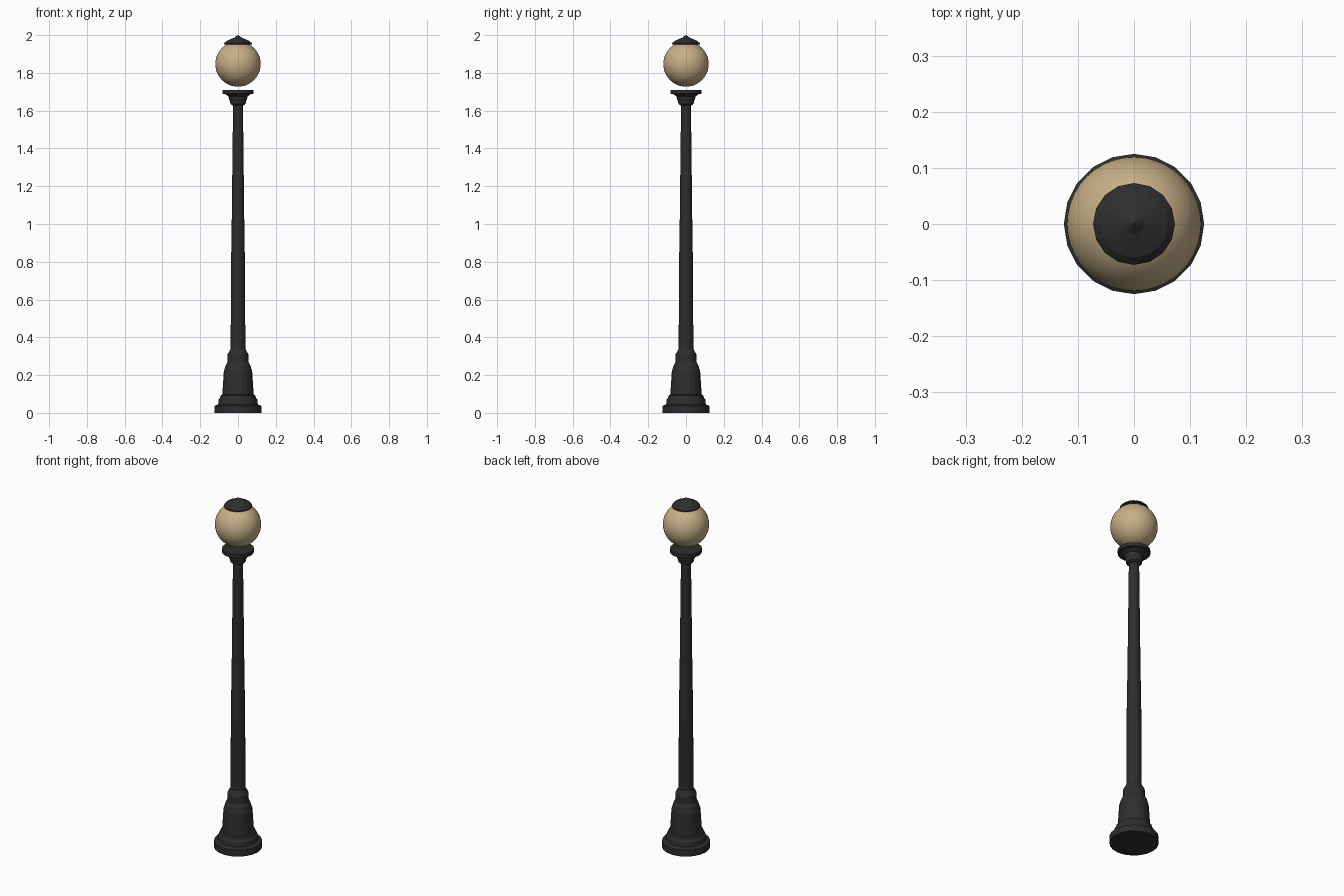
import bpy, math

cube = bpy.data.objects.get("Cube")
if cube:
    bpy.data.objects.remove(cube, do_unlink=True)


def material(name, rgb):
    m = bpy.data.materials.new(name)
    m.use_nodes = True
    color = (*rgb, 1)
    m.diffuse_color = color
    m.node_tree.nodes["Principled BSDF"].inputs["Base Color"].default_value = color
    return m


iron = material("dark iron", (0.027, 0.027, 0.027))
glass = material("warm glass", (0.57, 0.43, 0.24))


def lathe(name, profile, sides=20):
    """Spin (radius, height) pairs about z, bottom to top, with closed ends."""
    verts, faces = [], []
    for r, z in profile:
        for i in range(sides):
            a = math.tau * i / sides
            verts.append((r * math.cos(a), r * math.sin(a), z))
    for k in range(len(profile) - 1):
        for i in range(sides):
            j = (i + 1) % sides
            low, high = k * sides, (k + 1) * sides
            faces.append((low + i, low + j, high + j, high + i))
    faces.append(tuple(reversed(range(sides))))
    faces.append(tuple(range(len(verts) - sides, len(verts))))
    mesh = bpy.data.meshes.new(name)
    mesh.from_pydata(verts, [], faces)
    mesh.materials.append(iron)
    obj = bpy.data.objects.new(name, mesh)
    bpy.context.collection.objects.link(obj)
    return obj


# Stepped foot and flared pedestal
lathe("base", [(0.125, 0), (0.125, 0.037), (0.105, 0.045), (0.102, 0.07),
               (0.095, 0.08), (0.092, 0.093), (0.083, 0.097), (0.075, 0.22),
               (0.066, 0.25), (0.056, 0.268), (0.055, 0.31), (0.04, 0.337)])

# Tapering post
lathe("post", [(0.039, 0.33), (0.037, 0.77), (0.033, 1.03),
               (0.03, 1.3), (0.026, 1.64)])

# Collar and dish under the globe
lathe("lamp_holder", [(0.027, 1.628), (0.04, 1.635), (0.043, 1.652),
                      (0.048, 1.66), (0.05, 1.676), (0.068, 1.688),
                      (0.083, 1.69), (0.083, 1.71)])

# Glass globe
bpy.ops.mesh.primitive_uv_sphere_add(segments=40, ring_count=24, radius=0.12,
                                     location=(0, 0, 1.847))
globe = bpy.context.object
globe.name = "globe"
globe.data.materials.append(glass)
bpy.ops.object.shade_smooth()

# Pointed cap
lathe("cap", [(0.073, 1.951), (0.073, 1.957), (0.06, 1.969),
              (0.035, 1.98), (0.018, 1.987), (0.002, 2.0)], sides=16)
